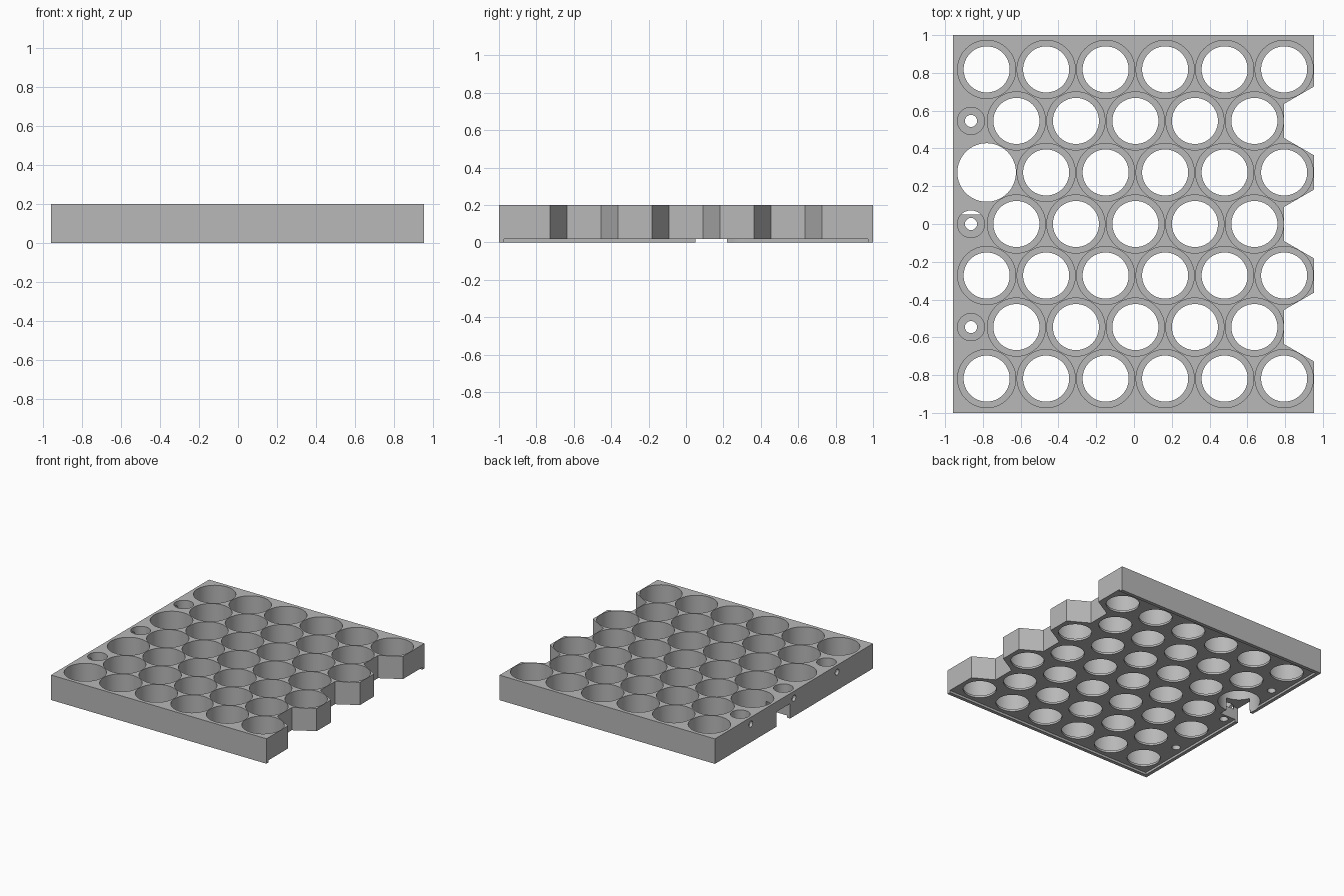
import bpy
import bmesh
import math
from mathutils import Matrix, Vector

default = bpy.data.objects.get("Cube")
if default:
    bpy.data.objects.remove(default, do_unlink=True)

PITCH = 0.315                      # spacing of the round pockets
ROW = PITCH * math.sqrt(3) / 2     # spacing of the staggered rows
HEIGHT = 0.2
LEFT = -0.957
FIRST = -0.78                      # first pocket in the long rows
RECESS = 0.018

grey = bpy.data.materials.new("grey plastic")
grey.use_nodes = True
colour = (0.48, 0.48, 0.48, 1)
grey.diffuse_color = colour
grey.node_tree.nodes["Principled BSDF"].inputs["Base Color"].default_value = colour


def make_object(name, bm):
    bmesh.ops.recalc_face_normals(bm, faces=bm.faces)
    mesh = bpy.data.meshes.new(name)
    bm.to_mesh(mesh)
    bm.free()
    mesh.materials.append(grey)
    obj = bpy.data.objects.new(name, mesh)
    bpy.context.collection.objects.link(obj)
    return obj


def add_stepped_bore(bm, x, y, profile, segments=64):
    """Closed turned solid from (radius, z) pairs, bottom to top."""
    rings = []
    for r, z in profile:
        rings.append([bm.verts.new((x + r * math.cos(a), y + r * math.sin(a), z))
                      for a in (2 * math.pi * i / segments for i in range(segments))])
    for low, high in zip(rings, rings[1:]):
        for i in range(segments):
            j = (i + 1) % segments
            bm.faces.new((low[i], low[j], high[j], high[i]))
    bm.faces.new(rings[0])
    bm.faces.new(rings[-1])


def add_box(bm, low, high):
    low, high = Vector(low), Vector(high)
    size = Matrix.Diagonal((*(high - low), 1))
    bmesh.ops.create_cube(bm, size=1, matrix=Matrix.Translation((low + high) / 2) @ size)


# Tray outline: straight on three sides, honeycomb edge on the right
outline = [(LEFT, 1), (LEFT, -1)]
flat = PITCH / math.sqrt(3) / 2
for row in range(-3, 4):
    edge = FIRST + (5.5 if row % 2 else 5) * PITCH
    outline.append((edge, -1 if row == -3 else row * ROW - flat))
    outline.append((edge, 1 if row == 3 else row * ROW + flat))

bm = bmesh.new()
base = bm.faces.new([bm.verts.new((x, y, 0)) for x, y in outline])
top = bmesh.ops.extrude_face_region(bm, geom=[base])["geom"]
bmesh.ops.translate(bm, vec=(0, 0, HEIGHT),
                    verts=[g for g in top if isinstance(g, bmesh.types.BMVert)])
tray = make_object("honeycomb_tray", bm)

# Round pockets with a thin ledge, and countersunk screw holes in the short rows
bores = bmesh.new()
for row in range(-3, 4):
    y = row * ROW
    long_row = row % 2 != 0
    for i in range(6 if long_row else 5):
        x = FIRST + (i if long_row else i + 0.5) * PITCH
        if row == 1 and i == 0:
            profile = [(0.155, -0.1), (0.155, 0.3)]
        else:
            profile = [(0.122, -0.1), (0.122, 0.035), (0.154, 0.035), (0.154, 0.3)]
        add_stepped_bore(bores, x, y, profile)
    if not long_row:
        add_stepped_bore(bores, -0.863, y,
                         [(0.032, -0.1), (0.032, 0.1), (0.072, 0.1), (0.072, 0.3)], 40)

# Shallow recess underneath, leaving a rim on three sides
recess = bmesh.new()
add_box(recess, (LEFT + 0.028, -0.972, -0.1), (1.2, 0.972, RECESS))

# Cable notch through the left wall into the open hole
notch = bmesh.new()
add_box(notch, (-1.1, 0.05, -0.2), (-0.79, 0.22, 0.12))

# Small sideways holes from the left wall to the screw holes
side_holes = bmesh.new()
for row in (-2, 0, 2):
    place = Matrix.Translation((-0.95, row * ROW, 0.145)) @ Matrix.Rotation(math.pi / 2, 4, "Y")
    bmesh.ops.create_cone(side_holes, cap_ends=True, segments=24, radius1=0.024,
                          radius2=0.024, depth=0.15, matrix=place)

cutters = [make_object("pocket_cutter", bores), make_object("recess_cutter", recess),
           make_object("notch_cutter", notch), make_object("side_hole_cutter", side_holes)]
for cutter in cutters:
    mod = tray.modifiers.new(cutter.name, "BOOLEAN")
    mod.operation = "DIFFERENCE"
    mod.solver = "EXACT"
    mod.object = cutter

# Bake the cuts, drop the cutters and shade the bores smooth
bpy.context.view_layer.update()
graph = bpy.context.evaluated_depsgraph_get()
cut_mesh = bpy.data.meshes.new_from_object(tray.evaluated_get(graph))
tray.modifiers.clear()
tray.data = cut_mesh
for cutter in cutters:
    bpy.data.objects.remove(cutter, do_unlink=True)

bpy.ops.object.select_all(action="DESELECT")
tray.select_set(True)
bpy.context.view_layer.objects.active = tray
bpy.ops.object.shade_smooth_by_angle(angle=math.radians(30))
